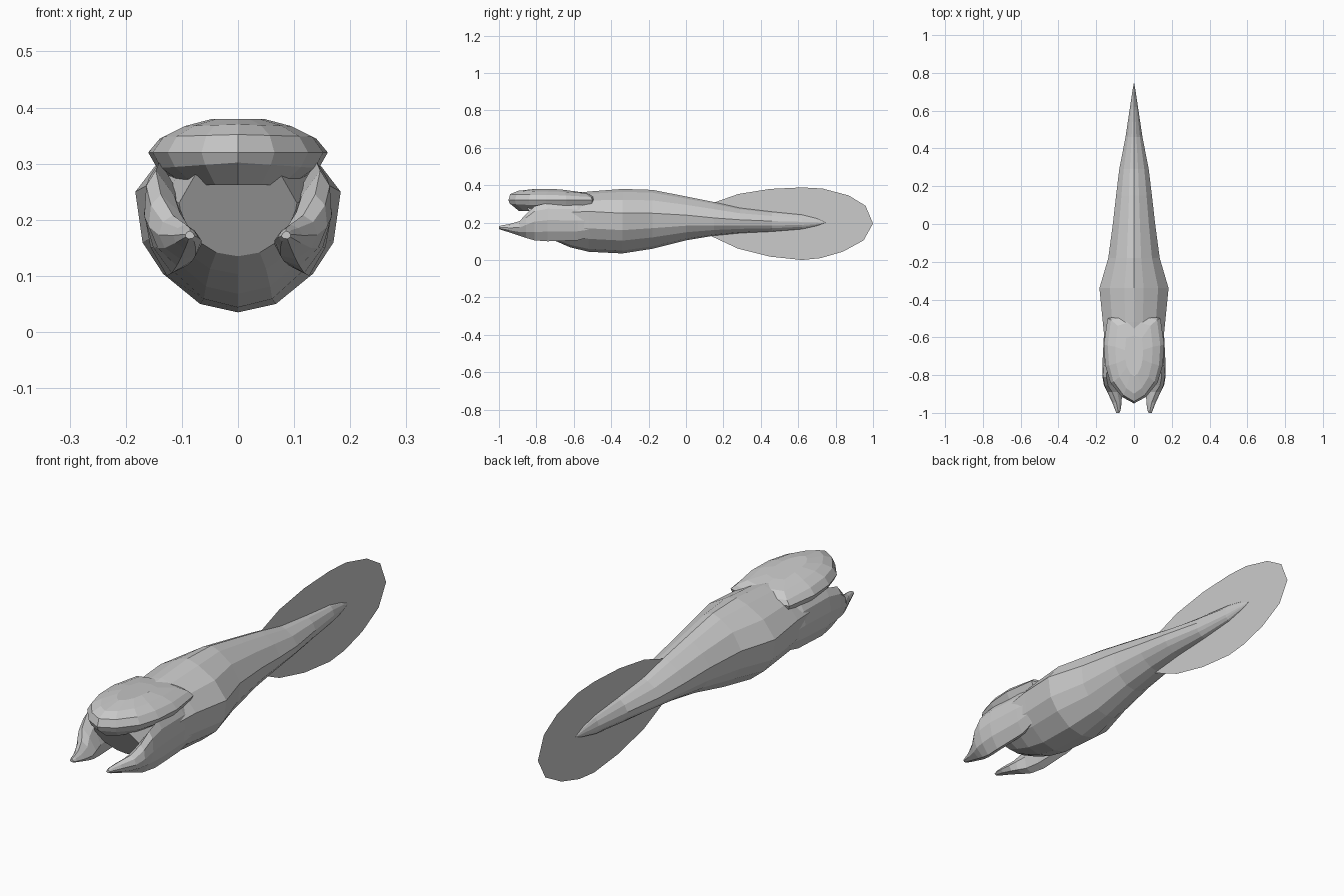
import bpy, bmesh

if "Cube" in bpy.data.objects:
    bpy.data.objects.remove(bpy.data.objects["Cube"])


def finish(name, bm):
    bmesh.ops.remove_doubles(bm, verts=bm.verts, dist=0.0005)
    bmesh.ops.recalc_face_normals(bm, faces=bm.faces)
    me = bpy.data.meshes.new(name)
    bm.to_mesh(me)
    bm.free()
    ob = bpy.data.objects.new(name, me)
    bpy.context.collection.objects.link(ob)
    return ob


def loft(name, rings):
    """Skin a list of equal-length point loops and cap both ends."""
    bm = bmesh.new()
    loops = [[bm.verts.new(p) for p in ring] for ring in rings]
    n = len(loops[0])
    for a, b in zip(loops, loops[1:]):
        for i in range(n):
            j = (i + 1) % n
            bm.faces.new((a[i], a[j], b[j], b[i]))
    bm.faces.new(loops[0])
    bm.faces.new(loops[-1])
    return finish(name, bm)


def mirrored(half):
    """Complete a half profile running from the centre line to the centre line."""
    return half + [(-x, v) for x, v in half[-2:0:-1]]


# Body: ridge-backed section, tapering to the tail tip
section = mirrored([(0, 1), (.28, .88), (.7, .55), (1, 0),
                    (.93, -.42), (.73, -.68), (.37, -.93), (0, -1)])
# y, half width, bottom z, widest z, top z, forward lean of the top
stations = [(-.82, .105, .135, .23, .33, .06), (-.73, .135, .103, .24, .345, .03),
            (-.62, .155, .068, .255, .355, 0), (-.52, .165, .044, .26, .366, 0),
            (-.34, .183, .035, .25, .38, 0), (-.18, .136, .06, .25, .375, 0),
            (0, .112, .105, .24, .34, 0), (.15, .095, .13, .225, .31, 0),
            (.29, .078, .144, .215, .278, 0), (.46, .045, .152, .208, .258, 0),
            (.62, .021, .165, .204, .242, 0), (.70, .009, .183, .202, .222, 0),
            (.745, .001, .199, .2, .201, 0)]
rings = []
for y, w, zb, zm, zt, lean in stations:
    rings.append([(x * w, y - lean * v, zm + v * ((zt - zm) if v > 0 else (zm - zb)))
                  for x, v in section])
loft("body", rings)

# Head cap: a blunt-nosed outline stacked in shrinking layers
outline = mirrored([(0, -.95), (.065, -.915), (.125, -.84), (.152, -.75),
                    (.16, -.64), (.14, -.5), (0, -.47)])
# z, x scale, y scale about the cap centre, sideways drop
layers = [(.262, .62, .78, 0), (.302, .9, .97, .01), (.32, 1, 1, 0),
          (.352, .87, .96, .004), (.37, .62, .8, .003), (.38, .3, .45, 0)]
cy = -.69
rings = []
for z, sx, sy, drop in layers:
    ring = []
    for x, y in outline:
        rear = max(0, y - cy) * .06 if z > .35 else 0
        ring.append((x * sx, cy + (y - cy) * sy, z - drop * abs(x) / .16 - rear))
    rings.append(ring)
loft("head_cap", rings)

# Mandibles: leaning eight-sided section narrowing to a hooked tip
claw = [(0, 1), (.6, .7), (1, .1), (.9, -.5), (.3, -1), (-.5, -.85), (-1, -.3), (-.6, .5)]
# y, inner x, outer x, bottom z, top z, lean
stations = [(-.42, .10, .15, .15, .25, 0), (-.58, .09, .158, .105, .30, .01),
            (-.74, .088, .166, .10, .305, .012), (-.81, .088, .165, .105, .288, .02),
            (-.855, .078, .157, .118, .245, .02), (-.89, .068, .14, .13, .208, .012),
            (-.945, .066, .115, .148, .192, .003), (-.985, .071, .1, .16, .185, 0),
            (-1, .077, .094, .166, .18, 0)]
rings = []
for y, xi, xo, zb, zt, lean in stations:
    cx, cz = (xi + xo) / 2, (zb + zt) / 2
    rings.append([(cx + u * (xo - xi) / 2 + lean * v, y, cz + v * (zt - zb) / 2)
                  for u, v in claw])
for side, name in ((1, "mandible_right"), (-1, "mandible_left")):
    loft(name, [[(side * x, y, z) for x, y, z in r] for r in rings])

# Tail fin: one flat sheet on the centre plane
fin = [(.13, .30), (.28, .353), (.45, .38), (.62, .388), (.73, .382), (.87, .345),
       (.96, .29), (1, .195), (.95, .105), (.84, .045), (.72, .01), (.62, 0),
       (.45, .018), (.28, .06), (.13, .13)]
bm = bmesh.new()
bm.faces.new([bm.verts.new((0, y, z)) for y, z in fin])
finish("tail_fin", bm)
